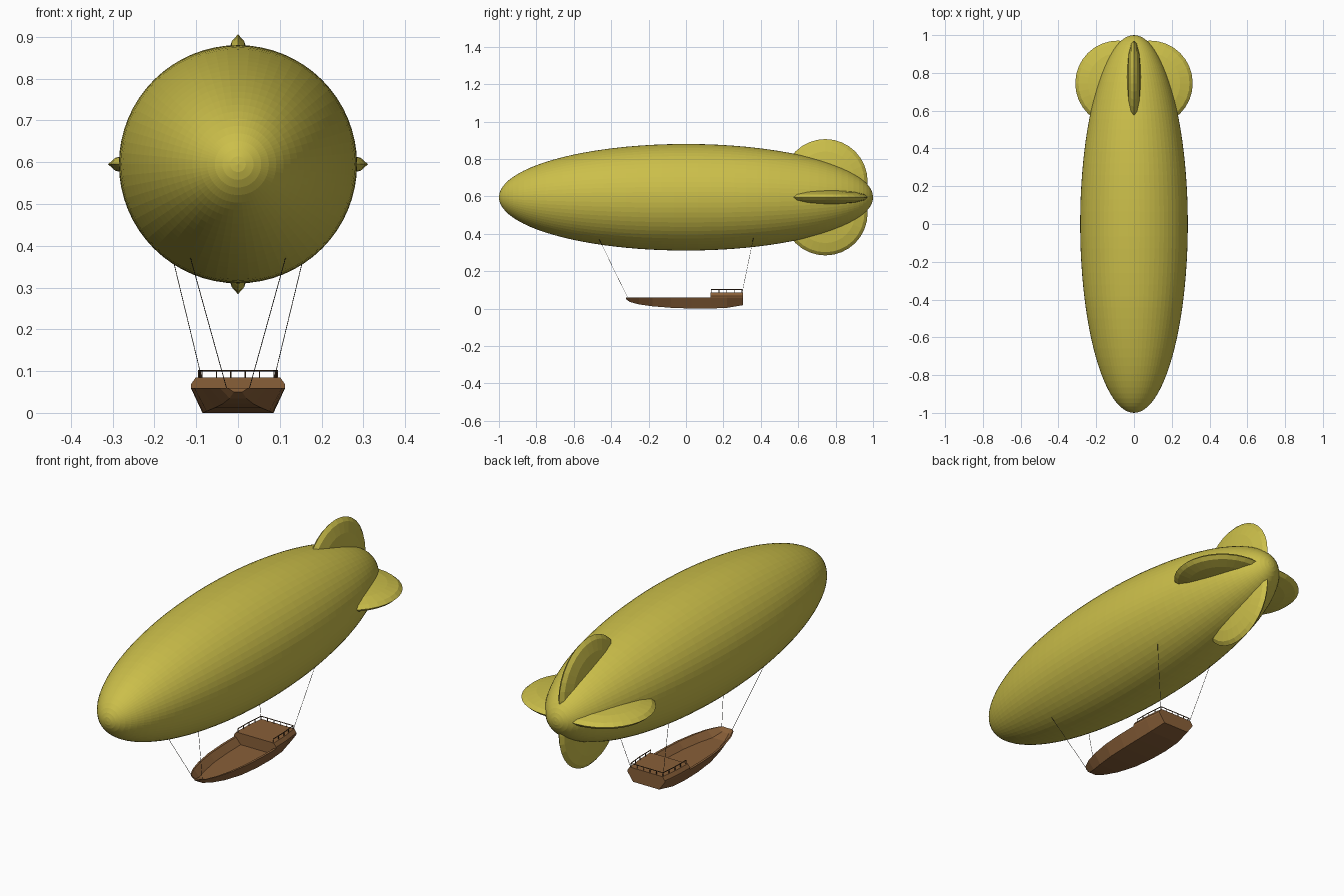
import bpy, bmesh, math
from mathutils import Vector, Matrix

if "Cube" in bpy.data.objects:
    bpy.data.objects.remove(bpy.data.objects["Cube"])


def material(name, rgb):
    m = bpy.data.materials.new(name)
    m.diffuse_color = (*rgb, 1)
    m.use_nodes = True
    m.node_tree.nodes["Principled BSDF"].inputs["Base Color"].default_value = m.diffuse_color
    return m


YELLOW = material("mustard yellow", (0.60, 0.52, 0.068))
WOOD = material("brown wood", (0.25, 0.115, 0.04))
DARK = material("dark wood", (0.09, 0.045, 0.018))
ROPE = material("dark rope", (0.05, 0.045, 0.035))


def finish(name, bm, mat):
    bmesh.ops.recalc_face_normals(bm, faces=bm.faces)
    me = bpy.data.meshes.new(name)
    bm.to_mesh(me)
    bm.free()
    me.materials.append(mat)
    ob = bpy.data.objects.new(name, me)
    bpy.context.collection.objects.link(ob)
    return ob


def ellipsoid(name, centre, radii, segs, rings, turn, mat):
    """Sphere with its poles turned to another axis, then scaled."""
    bm = bmesh.new()
    bmesh.ops.create_uvsphere(bm, u_segments=segs, v_segments=rings, radius=1)
    bm.transform(Matrix.Translation(centre) @ Matrix.Diagonal((*radii, 1)) @ turn)
    return finish(name, bm, mat)


def rod(bm, a, b, r, sides=6):
    a, b = Vector(a), Vector(b)
    d = b - a
    m = Matrix.Translation((a + b) / 2) @ d.to_track_quat('Z', 'Y').to_matrix().to_4x4()
    bmesh.ops.create_cone(bm, cap_ends=True, segments=sides, radius1=r, radius2=r,
                          depth=d.length, matrix=m)


def loft(name, sections, mat):
    """Skin a list of equal closed sections and cap both ends."""
    bm = bmesh.new()
    rows = [[bm.verts.new(p) for p in s] for s in sections]
    n = len(rows[0])
    for a, b in zip(rows, rows[1:]):
        for i in range(n):
            j = (i + 1) % n
            bm.faces.new((a[i], a[j], b[j], b[i]))
    bm.faces.new(rows[0])
    bm.faces.new(rows[-1])
    return finish(name, bm, mat)


def mirrored(half, y):
    """Closed section from the +x half profile."""
    return [(x, y, z) for x, z in half] + [(-x, y, z) for x, z in reversed(half)]


# Gas envelope, poles at nose and tail
CZ = 0.595
ellipsoid("envelope", (0, 0, CZ), (0.285, 1.0, 0.285), 64, 48,
          Matrix.Rotation(math.radians(90), 4, 'X'), YELLOW)

# Four lens-shaped tail fins
for name, dx, dz in (("top_fin", 0, 1), ("bottom_fin", 0, -1),
                     ("right_fin", 1, 0), ("left_fin", -1, 0)):
    off, R, T = 0.085, 0.226, 0.04
    if dz:
        radii, turn = (T, R, R), Matrix.Rotation(math.radians(90), 4, 'Y')
    else:
        radii, turn = (R, R, T), Matrix.Identity(4)
    ellipsoid(name, (dx * off, 0.745, CZ + dz * off), radii, 32, 8, turn, YELLOW)

# Boat hull: y, half width at rim, half width at bottom, bottom height
STATIONS = [(-0.32, 0.025, 0.010, 0.050), (-0.30, 0.044, 0.020, 0.035),
            (-0.25, 0.068, 0.036, 0.022), (-0.18, 0.088, 0.056, 0.012),
            (-0.08, 0.105, 0.075, 0.004), (0.03, 0.112, 0.083, 0.0),
            (0.13, 0.113, 0.085, 0.0), (0.22, 0.110, 0.082, 0.004),
            (0.305, 0.100, 0.070, 0.018)]
RIM = 0.06
hull = []
for y, w, wb, zb in STATIONS:
    floor = max(0.03, zb + 0.008)
    hull.append(mirrored([(wb * 0.9, floor), (w * 0.9, RIM), (w, RIM), (wb, zb)], y))
loft("hull", hull, WOOD)

# Raised stern deck
deck = []
for y, w, wb, zb in STATIONS[-3:]:
    deck.append(mirrored([(wb * 0.88, 0.029), (w * 0.9, 0.058), (w, 0.06),
                          (w, 0.068), (w - 0.012, 0.085)], y))
loft("stern_deck", deck, WOOD)

# Railing around sides and stern
bm = bmesh.new()
half = [(0.094, 0.135), (0.093, 0.218), (0.086, 0.299)]
path = half + [(-x, y) for x, y in reversed(half)]
for (x0, y0), (x1, y1) in zip(path, path[1:]):
    rod(bm, (x0, y0, 0.101), (x1, y1, 0.101), 0.0022)
    n = 5 if y0 == y1 else 2
    for i in range(n):
        t = i / n
        x, y = x0 + (x1 - x0) * t, y0 + (y1 - y0) * t
        rod(bm, (x, y, 0.083), (x, y, 0.101), 0.0018)
rod(bm, (*path[-1], 0.083), (*path[-1], 0.101), 0.0018)
finish("railing", bm, DARK)

# Suspension ropes from bow and stern
bm = bmesh.new()
for s in (-1, 1):
    rod(bm, (s * 0.027, -0.312, 0.058), (s * 0.114, -0.465, 0.372), 0.0009)
    rod(bm, (s * 0.087, 0.300, 0.084), (s * 0.160, 0.362, 0.386), 0.0009)
finish("ropes", bm, ROPE)
